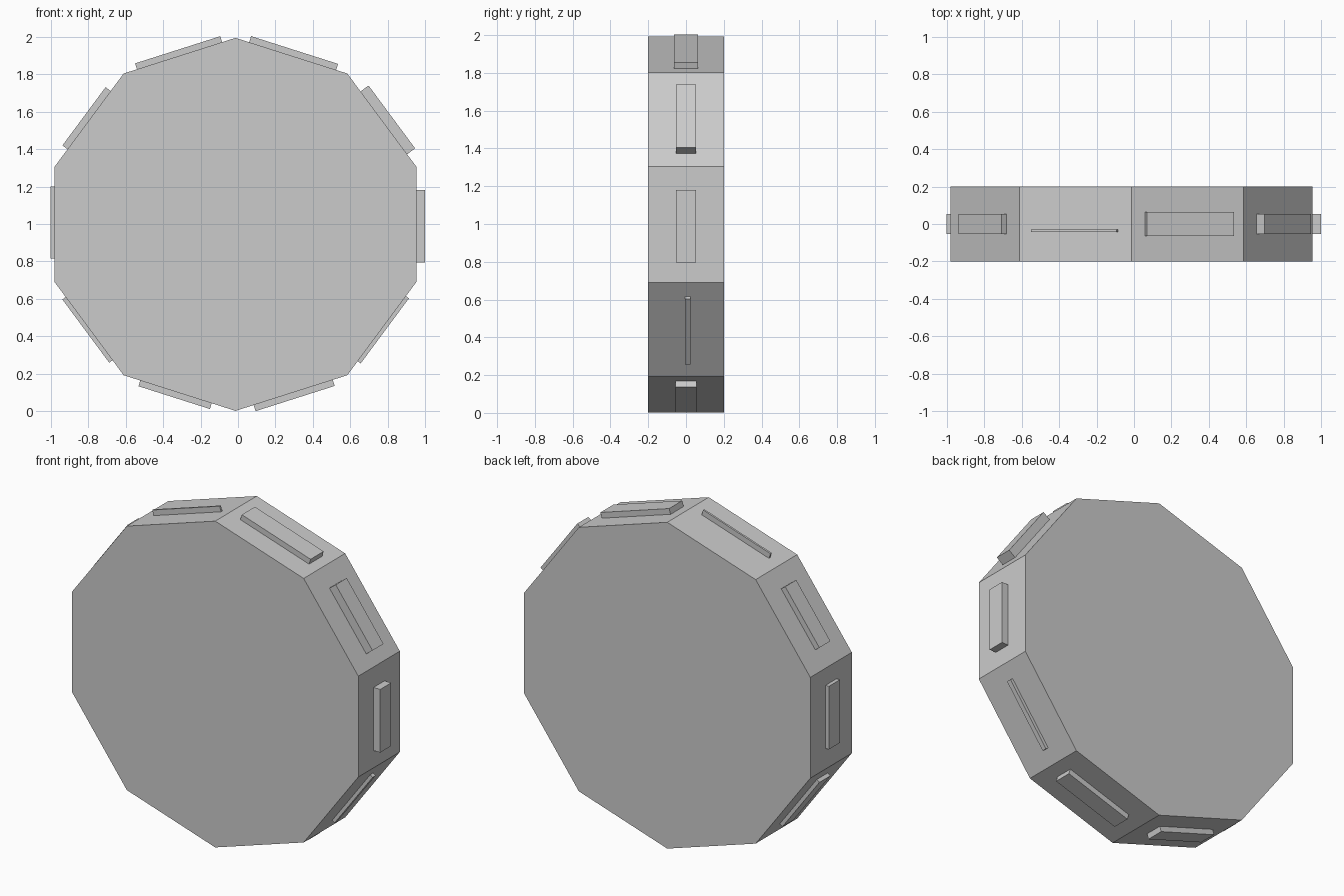
import bpy, bmesh, math
from mathutils import Matrix, Vector

if "Cube" in bpy.data.objects:
    bpy.data.objects.remove(bpy.data.objects["Cube"])

CX, CZ = -0.0135, 0.998      # wheel centre
RX, RZ = 1.015, 0.995        # slightly stretched decagon
HALF = 0.2                   # half thickness
SIDES = 10


def add_object(name, bm):
    bmesh.ops.recalc_face_normals(bm, faces=bm.faces)
    mesh = bpy.data.meshes.new(name)
    bm.to_mesh(mesh)
    bm.free()
    obj = bpy.data.objects.new(name, mesh)
    bpy.context.collection.objects.link(obj)
    return obj


def corner(i):
    a = math.radians(90 - 36 * i)
    return Vector((CX + RX * math.cos(a), 0, CZ + RZ * math.sin(a)))


# Ten-sided wheel body
bm = bmesh.new()
ring = [bm.verts.new(corner(i) + Vector((0, -HALF, 0))) for i in range(SIDES)]
face = bm.faces.new(ring)
ext = bmesh.ops.extrude_face_region(bm, geom=[face])
bmesh.ops.translate(bm, vec=(0, 2 * HALF, 0),
                    verts=[v for v in ext["geom"] if isinstance(v, bmesh.types.BMVert)])
add_object("wheel_body", bm)


# Raised block on one rim face: offset and length along it, y range, height
def rim_block(i, offset, length, y0, y1, height):
    a, b = corner(i), corner(i + 1)
    along = (b - a).normalized()
    across = Vector((0, 1, 0))
    out = Vector((-along.z, 0, along.x))
    sink = 0.005
    mid = (a + b) / 2 + along * offset + across * (y0 + y1) / 2 + out * (height - sink) / 2
    frame = Matrix((along, across, out)).transposed().to_4x4()
    size = Matrix.Diagonal((length, y1 - y0, height + sink, 1))
    bm = bmesh.new()
    bmesh.ops.create_cube(bm, size=1, matrix=Matrix.Translation(mid) @ frame @ size)
    add_object(f"rim_block_{i + 1}", bm)


# Clockwise from the top corner, seen from the front
blocks = [
    (0.007, 0.487, -0.063, 0.063, 0.034),
    (0.018, 0.417, -0.053, 0.053, 0.053),
    (0.010, 0.385, -0.053, 0.053, 0.045),
    (0.000, 0.432, -0.005, 0.024, 0.020),
    (-0.010, 0.443, -0.055, 0.055, 0.034),
    (0.020, 0.400, -0.055, 0.055, 0.032),
    (0.000, 0.420, -0.053, 0.053, 0.022),
    (0.010, 0.385, -0.053, 0.053, 0.022),
    (0.000, 0.387, -0.053, 0.053, 0.034),
    (0.000, 0.477, -0.042, -0.030, 0.033),
]
for i, block in enumerate(blocks):
    rim_block(i, *block)
